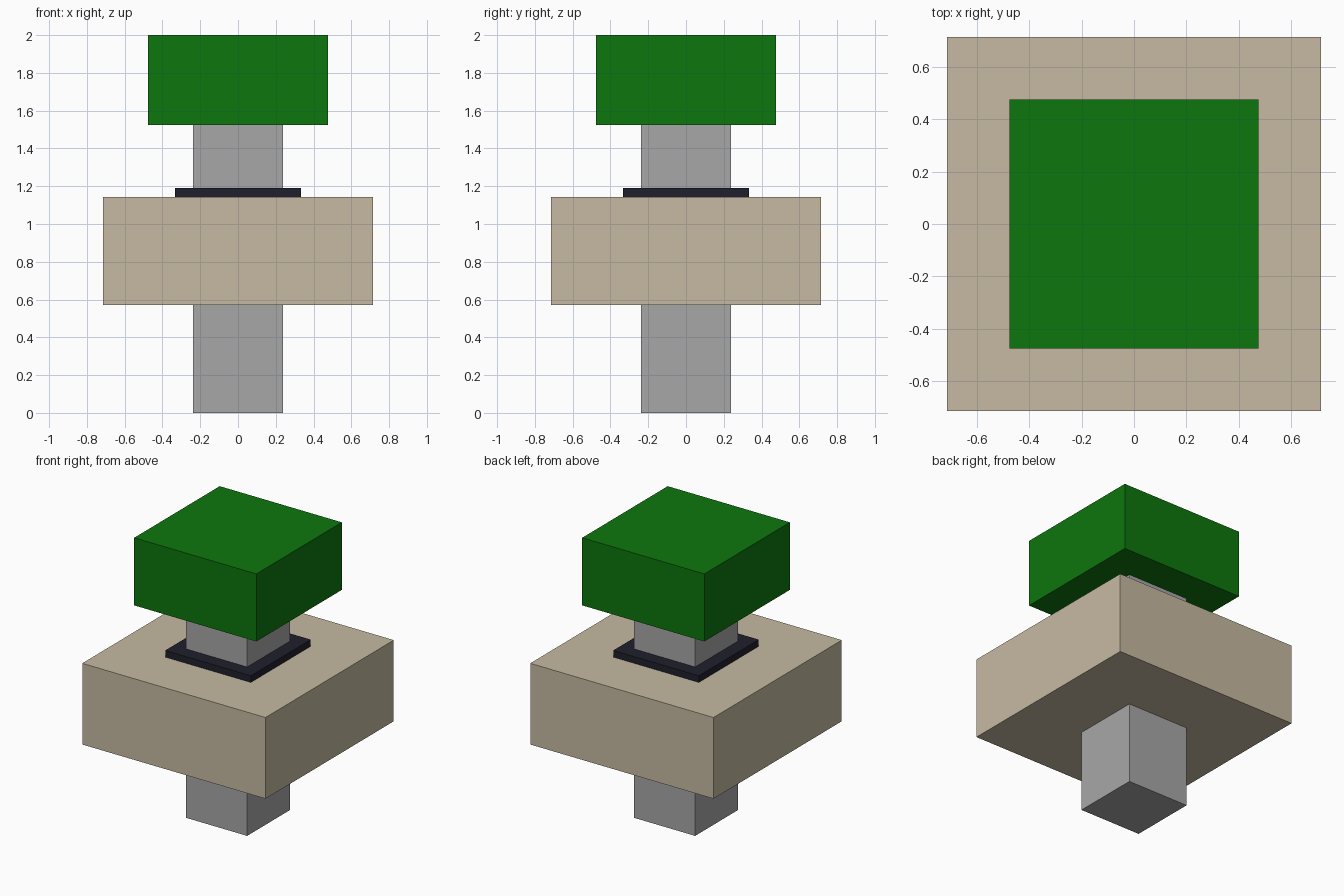
import bpy

default = bpy.data.objects.get("Cube")
if default:
    bpy.data.objects.remove(default, do_unlink=True)


def material(name, rgb):
    mat = bpy.data.materials.new(name)
    mat.use_nodes = True
    color = (*rgb, 1.0)
    mat.diffuse_color = color
    mat.node_tree.nodes["Principled BSDF"].inputs["Base Color"].default_value = color
    return mat


def block(name, width, bottom, top, mat):
    """Square block centred on the vertical axis."""
    bpy.ops.mesh.primitive_cube_add(size=1, location=(0, 0, (bottom + top) / 2))
    obj = bpy.context.object
    obj.name = name
    obj.scale = (width, width, top - bottom)
    bpy.ops.object.transform_apply(location=False, rotation=False, scale=True)
    obj.data.materials.append(mat)
    return obj


grey = material("grey", (0.386, 0.386, 0.386))
tan = material("tan", (0.565, 0.491, 0.361))
dark = material("dark navy", (0.013, 0.014, 0.025))
green = material("green", (0.004, 0.181, 0.004))

# Central post, running up through the base to the cap
block("post", 0.476, 0, 1.524, grey)
# Wide base block
block("base_block", 1.428, 0.571, 1.143, tan)
# Thin collar around the post
block("collar", 0.667, 1.143, 1.19, dark)
# Cap on top
block("cap", 0.952, 1.524, 2.0, green)
